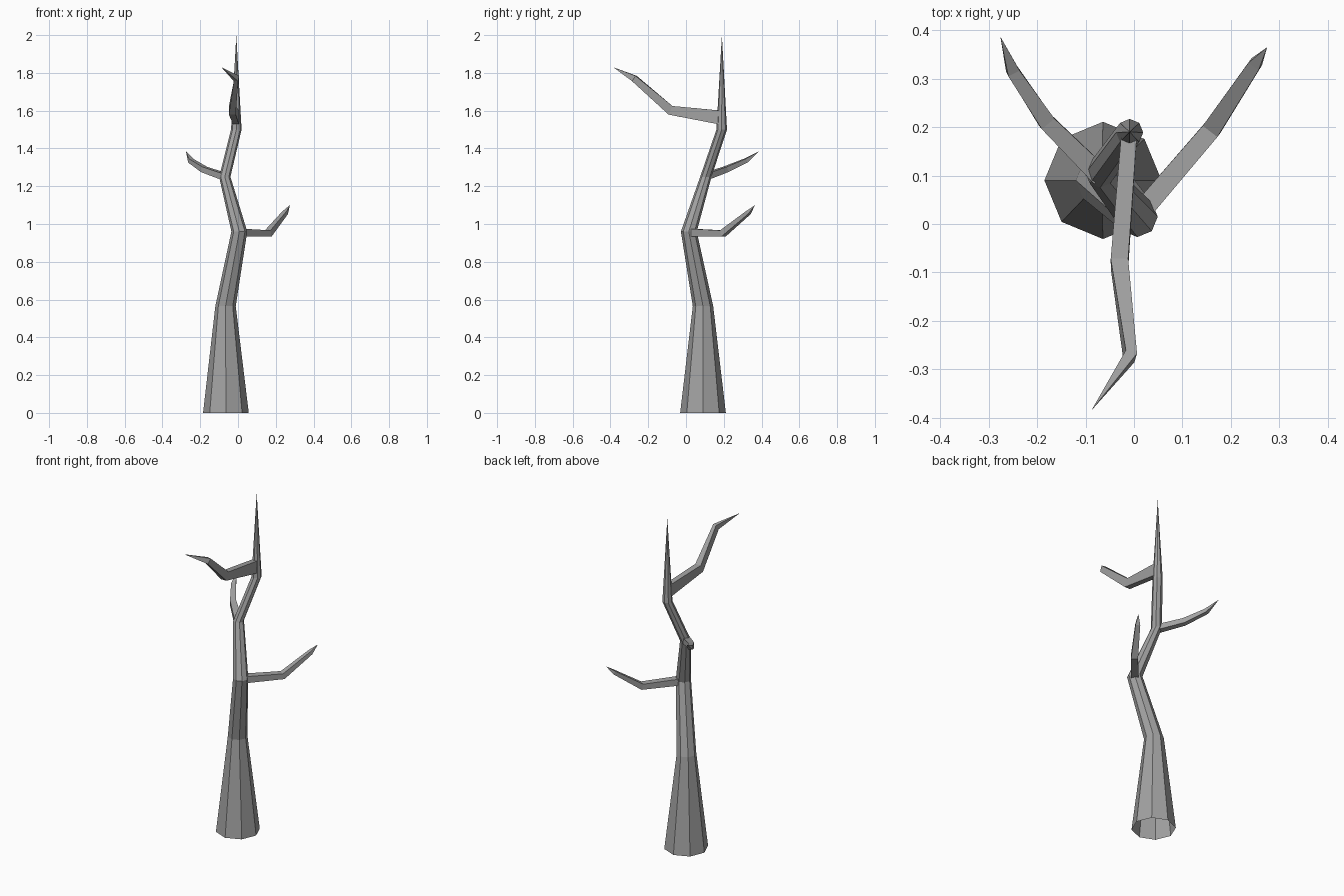
import bpy, bmesh, math
from mathutils import Vector

cube = bpy.data.objects.get("Cube")
if cube:
    bpy.data.objects.remove(cube, do_unlink=True)

# Bark material
bark = bpy.data.materials.new("grey bark")
bark.use_nodes = True
grey = (0.36, 0.36, 0.36, 1)
bark.diffuse_color = grey
bark.node_tree.nodes["Principled BSDF"].inputs["Base Color"].default_value = grey


def skin(name, rings, tip):
    """Join equal rings of points into an open-based tube ending in a point."""
    bm = bmesh.new()
    loops = [[bm.verts.new(p) for p in ring] for ring in rings]
    end = bm.verts.new(tip)
    n = len(loops[0])
    for i in range(n):
        j = (i + 1) % n
        for a, b in zip(loops, loops[1:]):
            bm.faces.new((a[i], a[j], b[j], b[i]))
        bm.faces.new((loops[-1][i], loops[-1][j], end))
    bmesh.ops.recalc_face_normals(bm, faces=bm.faces[:])
    mesh = bpy.data.meshes.new(name)
    bm.to_mesh(mesh)
    bm.free()
    mesh.materials.append(bark)
    obj = bpy.data.objects.new(name, mesh)
    bpy.context.collection.objects.link(obj)


def trunk(name, path, tip, sides=8):
    rings = []
    for x, y, z, r in path:
        angles = [math.tau * k / sides for k in range(sides)]
        rings.append([(x + r * math.cos(a), y + r * math.sin(a), z) for a in angles])
    skin(name, rings, tip)


def branch(name, path, tip):
    """Square-sided branch; each path entry is x, y, z, half width, half height."""
    points = [Vector(p[:3]) for p in path] + [Vector(tip)]
    rings = []
    for i, (x, y, z, w, h) in enumerate(path):
        after = (points[i + 1] - points[i]).normalized()
        before = (points[i] - points[i - 1]).normalized() if i else after
        along = (before + after).normalized()
        side = along.cross(Vector((0, 0, 1))).normalized()
        up = side.cross(along)
        rings.append([points[i] + side * w * s + up * h * t
                      for s, t in ((-1, -1), (1, -1), (1, 1), (-1, 1))])
    skin(name, rings, tip)


# Bent trunk tapering to a spike
trunk("trunk", [(-0.064, 0.09, 0, 0.121), (-0.066, 0.09, 0.565, 0.054),
                (0.007, 0.015, 0.96, 0.042), (-0.07, 0.105, 1.25, 0.03),
                (-0.009, 0.189, 1.5, 0.028)], (-0.009, 0.19, 2))

# Three crooked branches
branch("lower_left_branch", [(0.012, 0.022, 0.955, 0.021, 0.02),
                             (0.16, 0.195, 0.95, 0.019, 0.017),
                             (0.25, 0.33, 1.06, 0.013, 0.01)], (0.275, 0.365, 1.1))
branch("middle_right_branch", [(-0.07, 0.1, 1.25, 0.021, 0.017),
                               (-0.18, 0.21, 1.289, 0.017, 0.015),
                               (-0.25, 0.315, 1.335, 0.013, 0.011)], (-0.276, 0.387, 1.385))
branch("upper_front_branch", [(-0.01, 0.187, 1.563, 0.016, 0.037),
                              (-0.03, -0.082, 1.602, 0.018, 0.025),
                              (-0.008, -0.273, 1.77, 0.012, 0.017)], (-0.088, -0.385, 1.83))
